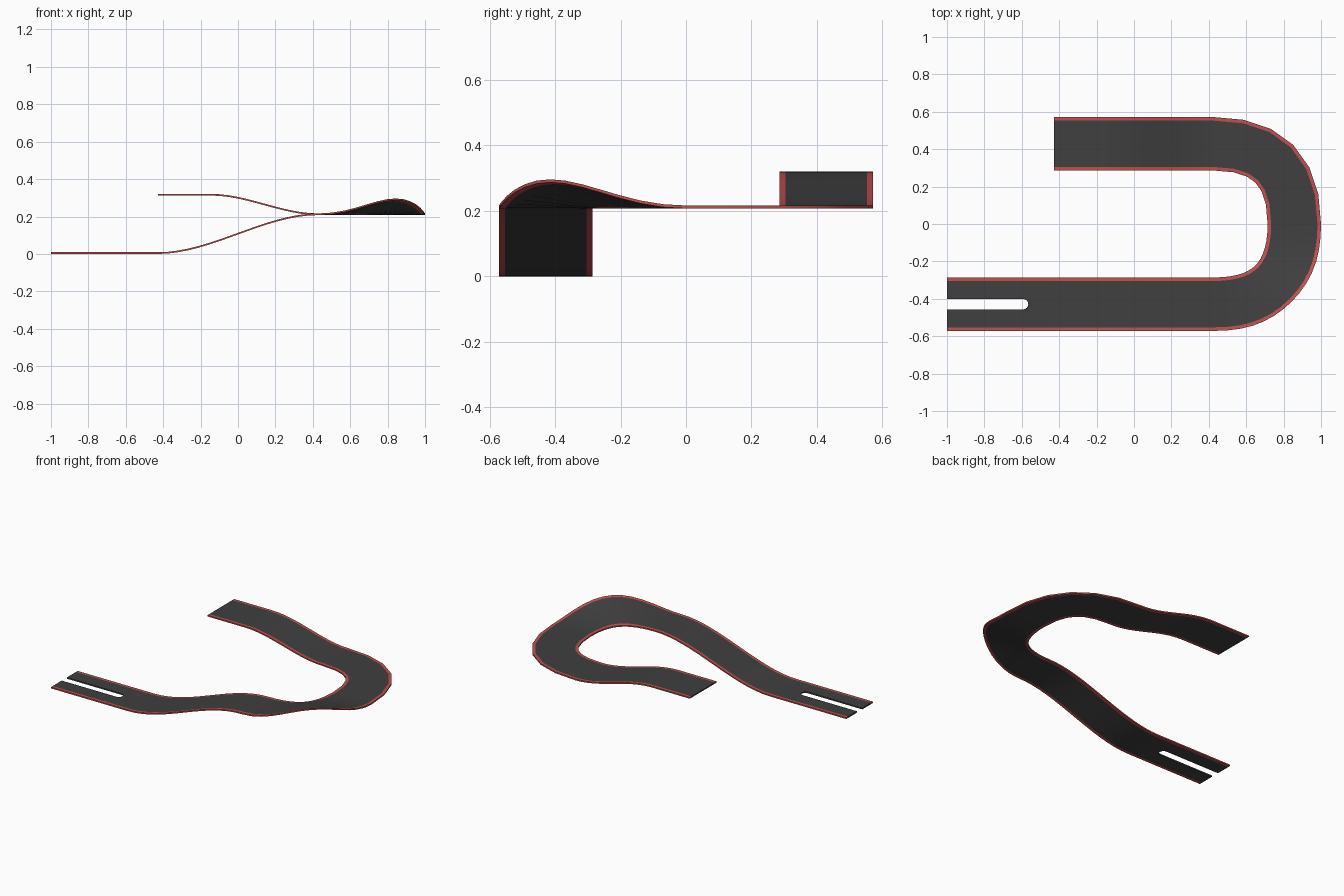
import bpy
import bmesh
import math
from mathutils import Vector

if "Cube" in bpy.data.objects:
    bpy.data.objects.remove(bpy.data.objects["Cube"], do_unlink=True)

U = 2 / 7              # track width, also the layout unit
R = 1.5 * U            # centreline turn radius
K = 0.67 * R           # turn handle length
STRIPE = 0.019
THICK = 0.009
LOW, MID, HIGH = 0.0, 0.2075, 0.312


def material(name, rgb):
    mat = bpy.data.materials.new(name)
    mat.use_nodes = True
    mat.diffuse_color = (*rgb, 1)
    mat.node_tree.nodes["Principled BSDF"].inputs["Base Color"].default_value = (*rgb, 1)
    return mat


GREY = material("dark grey road", (0.05, 0.05, 0.05))
RED = material("red kerb", (0.53, 0.08, 0.08))


def bezier(p, t):
    """Point and level travel direction on a cubic curve."""
    s = 1 - t
    point = p[0] * s**3 + p[1] * (3 * s * s * t) + p[2] * (3 * s * t * t) + p[3] * t**3
    d = (p[1] - p[0]) * (s * s) + (p[2] - p[1]) * (2 * s * t) + (p[3] - p[2]) * (t * t)
    d.z = 0
    return point, d.normalized()


def finish(obj):
    bpy.ops.object.select_all(action='DESELECT')
    obj.select_set(True)
    bpy.context.view_layer.objects.active = obj
    bpy.ops.object.shade_smooth_by_angle(angle=math.radians(30))


def track(name, controls, steps, lift=0.0):
    """Sweep the flat road section along a curve, raising the outer edge by lift."""
    controls = [Vector(c) for c in controls]
    bm = bmesh.new()
    rings = []
    for i in range(steps + 1):
        t = i / steps
        point, d = bezier(controls, t)
        right = Vector((d.y, -d.x, 0))
        tilt = math.asin(lift * math.sin(math.pi * t)**2 / U)
        across = right * math.cos(tilt) + Vector((0, 0, math.sin(tilt)))
        inner = point - right * (U / 2)
        widths = (0, STRIPE, U - STRIPE, U)
        bottom = [bm.verts.new(inner + across * w) for w in widths]
        top = [bm.verts.new(v.co + Vector((0, 0, THICK))) for v in bottom]
        rings.append(bottom + top[::-1])
    n = len(rings[0])
    for a, b in zip(rings, rings[1:]):
        for j in range(n):
            k = (j + 1) % n
            face = bm.faces.new((a[j], a[k], b[k], b[j]))
            face.material_index = 0 if j in (1, 5) else 1
    # end caps
    for ring in (rings[0], rings[-1]):
        for j in range(3):
            face = bm.faces.new((ring[j], ring[j + 1], ring[n - 2 - j], ring[n - 1 - j]))
            face.material_index = 0 if j == 1 else 1
    bmesh.ops.recalc_face_normals(bm, faces=bm.faces)
    mesh = bpy.data.meshes.new(name)
    bm.to_mesh(mesh)
    bm.free()
    mesh.materials.append(GREY)
    mesh.materials.append(RED)
    obj = bpy.data.objects.new(name, mesh)
    bpy.context.collection.objects.link(obj)
    finish(obj)
    return obj


def run(name, x0, x1, y, z0, z1, steps):
    """Straight piece along x, easing between two heights."""
    third = (x1 - x0) / 3
    return track(name, [(x0, y, z0), (x0 + third, y, z0),
                        (x1 - third, y, z1), (x1, y, z1)], steps)


# Lower straight and its ramp
start = run("start_straight", -1, -R, -R, LOW, LOW, 1)
run("lower_ramp", -R, R, -R, LOW, MID, 16)

# Turn: banked first half, flat second half
track("banked_turn", [(R, -R, MID), (R + K, -R, MID), (2 * R, -K, MID), (2 * R, 0, MID)],
      14, lift=0.08)
track("flat_turn", [(2 * R, 0, MID), (2 * R, K, MID), (R + K, R, MID), (R, R, MID)], 6)

# Upper ramp and straight
run("upper_ramp", R, -U / 2, R, MID, HIGH, 12)
run("end_straight", -U / 2, -R, R, HIGH, HIGH, 1)

# Round-ended slot cut into the lower straight
half, tip = 0.028, -0.565
bm = bmesh.new()
outline = [(-1.1, half), (-1.1, -half)]
for i in range(9):
    a = math.pi * (i / 8 - 0.5)
    outline.append((tip - half + half * math.cos(a), half * math.sin(a)))
base = bm.faces.new([bm.verts.new((x, y - R, -0.05)) for x, y in outline])
extruded = bmesh.ops.extrude_face_region(bm, geom=[base])
bmesh.ops.translate(bm, vec=(0, 0, 0.1),
                    verts=[g for g in extruded["geom"] if isinstance(g, bmesh.types.BMVert)])
bmesh.ops.recalc_face_normals(bm, faces=bm.faces)
cut_mesh = bpy.data.meshes.new("slot_cutter")
bm.to_mesh(cut_mesh)
bm.free()
cut_mesh.materials.append(GREY)
cutter = bpy.data.objects.new("slot_cutter", cut_mesh)
cutter.hide_render = True
bpy.context.collection.objects.link(cutter)

slot = start.modifiers.new("slot", 'BOOLEAN')
slot.operation = 'DIFFERENCE'
slot.solver = 'EXACT'
slot.object = cutter
bpy.ops.object.select_all(action='DESELECT')
start.select_set(True)
bpy.context.view_layer.objects.active = start
bpy.ops.object.modifier_move_to_index(modifier=slot.name, index=0)
bpy.ops.object.modifier_apply(modifier=slot.name)
bpy.data.objects.remove(cutter, do_unlink=True)
